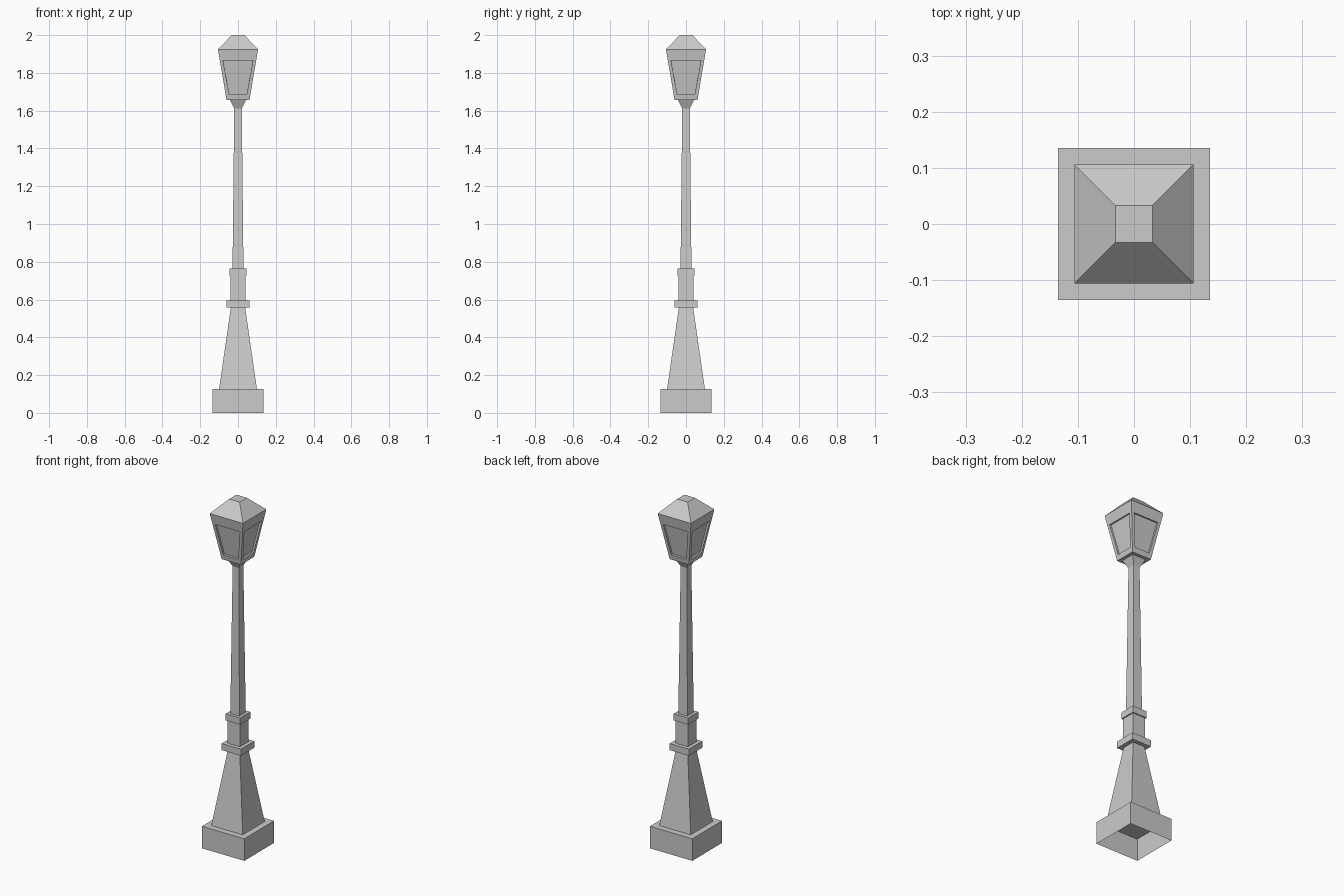
import bpy, bmesh
from math import pi
from mathutils import Matrix, Vector

if "Cube" in bpy.data.objects:
    bpy.data.objects.remove(bpy.data.objects["Cube"])


def finish(name, bm):
    bmesh.ops.remove_doubles(bm, verts=bm.verts, dist=1e-5)
    mesh = bpy.data.meshes.new(name)
    bm.to_mesh(mesh)
    bm.free()
    obj = bpy.data.objects.new(name, mesh)
    bpy.context.collection.objects.link(obj)
    return obj


def square_loft(bm, profile, bottom=False, top=False):
    """Stack square rings given as (half width, height)."""
    rings = [[bm.verts.new((sx * h, sy * h, z))
              for sx, sy in ((-1, -1), (1, -1), (1, 1), (-1, 1))]
             for h, z in profile]
    for a, b in zip(rings, rings[1:]):
        for i in range(4):
            j = (i + 1) % 4
            bm.faces.new((a[i], a[j], b[j], b[i]))
    if bottom:
        bm.faces.new(rings[0][::-1])
    if top:
        bm.faces.new(rings[-1])


def part(name, profile, bottom=False, top=False):
    bm = bmesh.new()
    square_loft(bm, profile, bottom, top)
    return finish(name, bm)


# Hollow plinth, open underneath
part("plinth", [(0.135, 0), (0.135, 0.127)], top=True)
# Tapered pedestal, collars and shaft
part("pedestal", [(0.10, 0.127), (0.038, 0.557)])
part("lower_collar", [(0.061, 0.557), (0.061, 0.595)], True, True)
part("neck", [(0.04, 0.595), (0.04, 0.727)])
part("upper_collar", [(0.046, 0.727), (0.046, 0.765)], True, True)
part("shaft", [(0.029, 0.765), (0.02, 1.612)])
part("lantern_cup", [(0.02, 1.612), (0.042, 1.657)])

# Lantern body: four leaning sides with recessed windows
Z0, Z1, R0, R1 = 1.657, 1.925, 0.061, 0.106
DEPTH = Vector((0, 0.01, 0.0017))


def side_quad(z_low, z_high, w_low, w_high):
    def y(z):
        return -(R0 + (R1 - R0) * (z - Z0) / (Z1 - Z0))
    return [Vector(p) for p in ((-w_low, y(z_low), z_low), (w_low, y(z_low), z_low),
                                (w_high, y(z_high), z_high), (-w_high, y(z_high), z_high))]


bm = bmesh.new()
outer = side_quad(Z0, Z1, R0, R1)
inner = side_quad(1.687, 1.865, 0.047, 0.079)
pane = [p + DEPTH for p in inner]
for k in range(4):
    turn = Matrix.Rotation(k * pi / 2, 3, 'Z')
    loops = [[bm.verts.new(turn @ p) for p in q] for q in (outer, inner, pane)]
    for a, b in zip(loops, loops[1:]):
        for i in range(4):
            j = (i + 1) % 4
            bm.faces.new((a[i], a[j], b[j], b[i]))
    bm.faces.new(loops[-1])
floor = [bm.verts.new((x * R0, y * R0, Z0)) for x, y in ((-1, 1), (1, 1), (1, -1), (-1, -1))]
bm.faces.new(floor)
finish("lantern_body", bm)

# Roof with flat top
part("lantern_roof", [(0.106, 1.925), (0.033, 2.0)], top=True)
